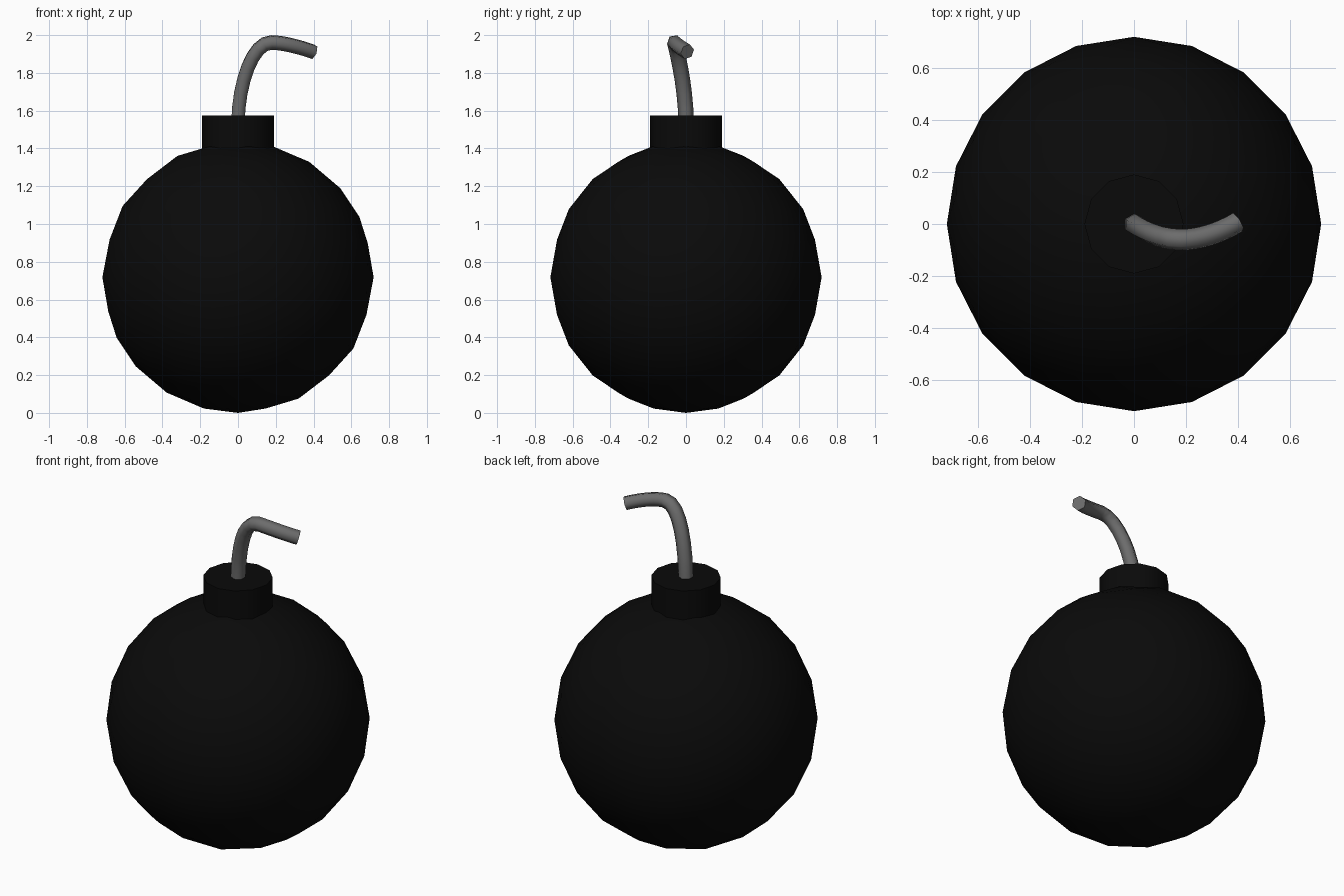
import bpy
import math

if "Cube" in bpy.data.objects:
    bpy.data.objects.remove(bpy.data.objects["Cube"])


def material(name, value):
    mat = bpy.data.materials.new(name)
    mat.diffuse_color = (value, value, value, 1)
    mat.use_nodes = True
    mat.node_tree.nodes["Principled BSDF"].inputs["Base Color"].default_value = mat.diffuse_color
    return mat


def finish(name, mat, angle):
    obj = bpy.context.object
    obj.name = name
    obj.data.materials.append(mat)
    bpy.ops.object.shade_smooth_by_angle(angle=math.radians(angle))
    return obj


black = material("black_iron", 0.003)
grey = material("fuse_grey", 0.15)

# Round body: low-poly icosphere
bpy.ops.mesh.primitive_ico_sphere_add(subdivisions=3, radius=0.718, location=(0, 0, 0.718))
finish("body", black, 40)

# Neck: twelve-sided collar sunk into the body
bpy.ops.mesh.primitive_cylinder_add(vertices=12, radius=0.19, depth=0.255, location=(0, 0, 1.4475))
finish("neck", black, 40)

# Fuse: six-sided tube along a bent curve (point, left handle, right handle)
path = [
    ((0, 0, 1.54), (0, 0, 1.44), (0.003, 0.0, 1.74)),
    ((0.18, -0.06, 1.961), (0.075, -0.06, 1.965), (0.25, -0.06, 1.958)),
    ((0.398, 0.007, 1.912), (0.33, -0.034, 1.935), (0.46, 0.045, 1.89)),
]
curve = bpy.data.curves.new("fuse", "CURVE")
curve.dimensions = "3D"
curve.resolution_u = 8
curve.bevel_depth = 0.041
curve.bevel_resolution = 1
curve.use_fill_caps = True
spline = curve.splines.new("BEZIER")
spline.bezier_points.add(len(path) - 1)
for bp, (co, left, right) in zip(spline.bezier_points, path):
    bp.handle_left_type = bp.handle_right_type = "FREE"
    bp.co, bp.handle_left, bp.handle_right = co, left, right
fuse = bpy.data.objects.new("fuse", curve)
bpy.context.collection.objects.link(fuse)
bpy.ops.object.select_all(action="DESELECT")
fuse.select_set(True)
bpy.context.view_layer.objects.active = fuse
bpy.ops.object.convert(target="MESH")
finish("fuse", grey, 65)
